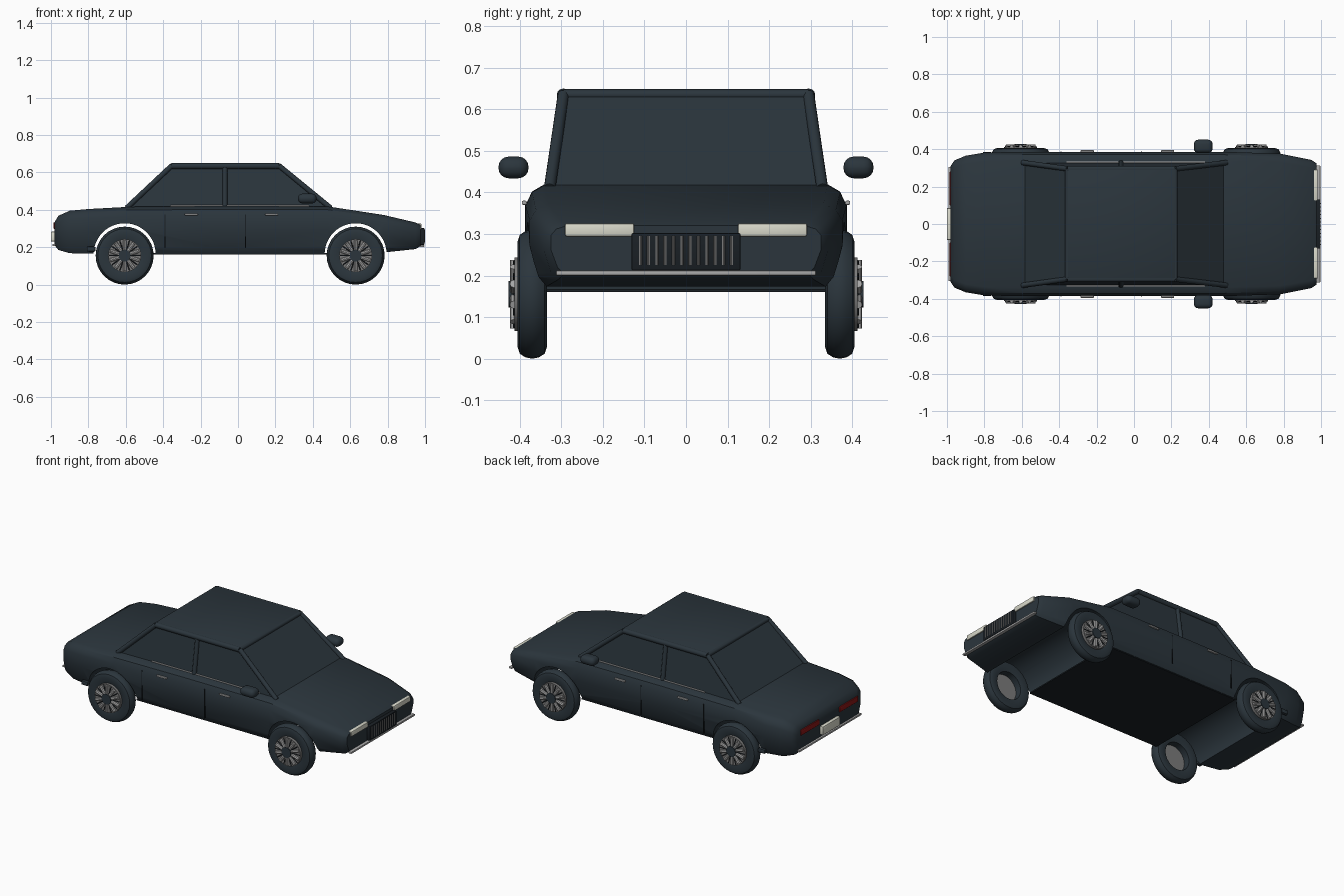
import bpy, bmesh, math
from mathutils import Vector, Matrix

if "Cube" in bpy.data.objects:
    bpy.data.objects.remove(bpy.data.objects["Cube"])


def material(name, r, g, b):
    m = bpy.data.materials.new(name)
    m.use_nodes = True
    m.diffuse_color = (r, g, b, 1)
    m.node_tree.nodes["Principled BSDF"].inputs["Base Color"].default_value = (r, g, b, 1)
    return m


PAINT = material("dark slate paint", 0.024, 0.036, 0.046)
DARK = material("near black trim", 0.01, 0.014, 0.018)
CHROME = material("chrome grey", 0.4, 0.4, 0.4)
RIM = material("rim grey", 0.2, 0.2, 0.2)
LAMP = material("pale lamp", 0.7, 0.7, 0.6)
RED = material("tail red", 0.25, 0.008, 0.008)


def finish(name, bm, mat, smooth=True):
    bmesh.ops.recalc_face_normals(bm, faces=bm.faces)
    mesh = bpy.data.meshes.new(name)
    bm.to_mesh(mesh)
    bm.free()
    ob = bpy.data.objects.new(name, mesh)
    bpy.context.collection.objects.link(ob)
    mesh.materials.append(mat)
    if smooth:
        shade(ob)
    return ob


def activate(ob):
    bpy.ops.object.select_all(action="DESELECT")
    ob.select_set(True)
    bpy.context.view_layer.objects.active = ob


def shade(ob):
    activate(ob)
    bpy.ops.object.shade_smooth_by_angle(angle=math.radians(35))


def box(name, centre, size, mat, bevel=0.0, segments=2):
    bm = bmesh.new()
    bmesh.ops.create_cube(bm, size=1)
    bmesh.ops.scale(bm, vec=size, verts=bm.verts)
    if bevel:
        bmesh.ops.bevel(bm, geom=bm.edges[:], offset=bevel, segments=segments,
                        profile=0.5, affect="EDGES")
    bmesh.ops.translate(bm, vec=centre, verts=bm.verts)
    return finish(name, bm, mat)


def rod(name, a, b, radius, mat, sides=12, smooth=True):
    a, b = Vector(a), Vector(b)
    bm = bmesh.new()
    turn = (b - a).to_track_quat("Z", "Y").to_matrix().to_4x4()
    bmesh.ops.create_cone(bm, cap_ends=True, segments=sides, radius1=radius, radius2=radius,
                          depth=(b - a).length, matrix=Matrix.Translation((a + b) / 2) @ turn)
    return finish(name, bm, mat, smooth)


def loft(name, rings, mat, smooth=True, closed=False):
    bm = bmesh.new()
    loops = [[bm.verts.new(p) for p in ring] for ring in rings]
    n = len(loops[0])
    pairs = list(zip(loops, loops[1:] + loops[:1])) if closed else list(zip(loops, loops[1:]))
    for r, s in pairs:
        for i in range(n):
            bm.faces.new((r[i], r[(i + 1) % n], s[(i + 1) % n], s[i]))
    if not closed:
        bm.faces.new(loops[0])
        bm.faces.new(loops[-1])
    return finish(name, bm, mat, smooth)


# Lower body: lofted sections (x, bottom, top, half width)
STATIONS = [(-0.98, 0.21, 0.335, 0.31), (-0.96, 0.185, 0.368, 0.34), (-0.9, 0.168, 0.395, 0.365),
            (-0.8, 0.165, 0.404, 0.382), (-0.58, 0.165, 0.416, 0.386), (-0.1, 0.165, 0.42, 0.386),
            (0.48, 0.165, 0.418, 0.386), (0.78, 0.172, 0.372, 0.376),
            (0.95, 0.19, 0.332, 0.342), (0.975, 0.205, 0.32, 0.325)]
SECTION = [(0.9, 0), (0.95, 0.12), (1, 0.5), (1, 0.8), (0.96, 0.93), (0.88, 1)]
rings = []
for x, low, top, w in STATIONS:
    half = [(x, w * u, low + (top - low) * v) for u, v in SECTION]
    rings.append(half + [(x, -y, z) for x, y, z in reversed(half)])
body = loft("lower_body", rings, PAINT, smooth=False)

# Wheel arches cut straight through
AXLES = {"rear": -0.606, "front": 0.629}
for end, x in AXLES.items():
    cutter = rod(end + "_arch_cutter", (x, -0.6, 0.162), (x, 0.6, 0.162), 0.166, PAINT, 48, False)
    mod = body.modifiers.new("arch", "BOOLEAN")
    mod.operation, mod.object, mod.solver = "DIFFERENCE", cutter, "EXACT"
    activate(body)
    bpy.ops.object.modifier_apply(modifier=mod.name)
    bpy.data.objects.remove(cutter)
shade(body)
box("floor_pan", (0.01, 0, 0.164), (0.93, 0.69, 0.008), DARK)

# Cabin: belt and roof outlines
BACK, FRONT = (-0.595, 0.41), (0.495, 0.41)
ROOF_BACK, ROOF_FRONT = (-0.355, 0.64), (0.22, 0.64)
BELT_Y, ROOF_Y = 0.328, 0.295


def outline(x0, x1, y, z):
    return [(x0, -y, z), (x1, -y, z), (x1, y, z), (x0, y, z)]


loft("window_glass", [outline(BACK[0], FRONT[0], BELT_Y, 0.405),
                      outline(ROOF_BACK[0], ROOF_FRONT[0], ROOF_Y, 0.64)], PAINT, smooth=False)
box("roof_panel", (-0.067, 0, 0.637), (0.585, 0.6, 0.024), PAINT, 0.01)
for label, (x, z) in (("rear", ROOF_BACK), ("front", ROOF_FRONT)):
    rod(label + "_roof_header", (x, -ROOF_Y, 0.635), (x, ROOF_Y, 0.635), 0.013, PAINT)

for side, s in (("left", 1), ("right", -1)):
    # Pillars and roof rail
    for label, low, high in (("rear", BACK, ROOF_BACK), ("front", FRONT, ROOF_FRONT),
                             ("middle", (-0.07, 0.41), (-0.07, 0.635))):
        rod(f"{side}_{label}_pillar", (low[0], s * BELT_Y, low[1]),
            (high[0], s * ROOF_Y, high[1] - 0.005), 0.014, PAINT)
    rod(side + "_roof_rail", (ROOF_BACK[0], s * ROOF_Y, 0.634),
        (ROOF_FRONT[0], s * ROOF_Y, 0.634), 0.016, PAINT)
    rod(side + "_belt_trim", (-0.36, s * 0.33, 0.421), (0.38, s * 0.33, 0.421), 0.004, CHROME, 8)

    # Doors
    for label, x in (("rear", -0.25), ("front", 0.18)):
        box(f"{side}_{label}_door_handle", (x, s * 0.389, 0.375), (0.07, 0.012, 0.01), CHROME, 0.003)
        box(f"{side}_{label}_door_seam", (x - 0.14, s * 0.384, 0.285), (0.005, 0.006, 0.18), DARK)
    box(side + "_rear_quarter_trim", (-0.785, s * 0.375, 0.19), (0.045, 0.02, 0.025), PAINT, 0.004)

    # Door mirror
    box(side + "_mirror", (0.37, s * 0.415, 0.46), (0.1, 0.072, 0.052), PAINT, 0.024, 4)

    # Lamps
    box(side + "_headlight", (0.964, s * 0.208, 0.31), (0.036, 0.166, 0.031), LAMP, 0.004)
    box(side + "_tail_lamp", (-0.974, s * 0.19, 0.315), (0.025, 0.18, 0.034), RED, 0.004)

    # Wheels
    for end, x in AXLES.items():
        name = f"{side}_{end}_"
        zc = 0.155
        tyre_profile = [(0.086, -0.026), (0.125, -0.036), (0.143, -0.03), (0.152, -0.016),
                        (0.155, 0), (0.152, 0.016), (0.143, 0.03), (0.125, 0.036), (0.086, 0.026)]
        tyre = []
        for i in range(32):
            a = math.tau * i / 32
            tyre.append([(x + r * math.cos(a), s * (0.37 + d), zc + r * math.sin(a))
                         for r, d in tyre_profile])
        loft(name + "tyre", tyre, PAINT, closed=True)
        rod(name + "rim", (x, s * 0.385, zc), (x, s * 0.413, zc), 0.088, RIM, 32)
        for i in range(10):
            a = math.tau * (i + 0.5) / 10
            d = Vector((math.cos(a), 0, math.sin(a)))
            hub = Vector((x, s * 0.414, zc))
            rod(name + "spoke", hub + d * 0.028, hub + d * 0.082, 0.01, CHROME, 8)
            b = math.tau * i / 10
            e = Vector((math.cos(b), 0, math.sin(b)))
            rod(name + "spoke_gap", hub + e * 0.03, hub + e * 0.084, 0.003, DARK, 6)
        rod(name + "hub_cap", (x, s * 0.405, zc), (x, s * 0.427, zc), 0.032, PAINT, 20)

# Grille
box("grille_frame", (0.98, 0, 0.257), (0.034, 0.262, 0.09), DARK, 0.004)
for i in range(12):
    y = -0.11 + 0.02 * i
    rod("grille_bar", (0.996, y, 0.225), (0.996, y, 0.295), 0.004, RIM, 8)

# Bumpers and number plate
box("front_bumper", (0.986, 0, 0.206), (0.02, 0.625, 0.012), CHROME, 0.003)
box("rear_bumper", (-0.984, 0, 0.212), (0.016, 0.61, 0.012), CHROME, 0.003)
box("rear_plate", (-0.988, 0, 0.257), (0.024, 0.17, 0.052), LAMP, 0.003)
